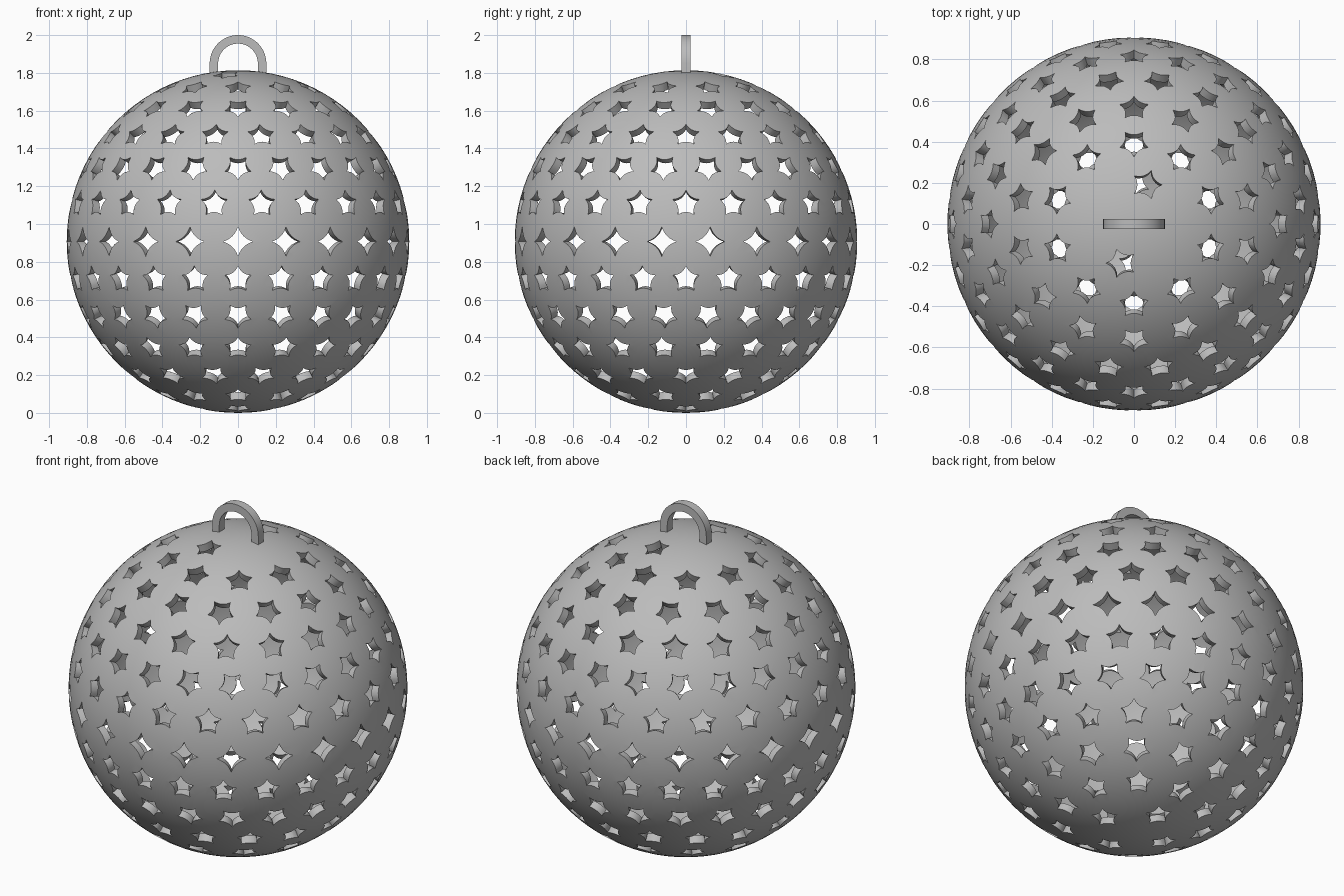
import bpy, bmesh, math
from mathutils import Vector, Matrix

if "Cube" in bpy.data.objects:
    bpy.data.objects.remove(bpy.data.objects["Cube"], do_unlink=True)

R_OUT, R_IN = 0.907, 0.862
CENTRE = Vector((0, 0, R_OUT))
ROW_STEP = math.pi / 14

grey = bpy.data.materials.new("grey")
grey.use_nodes = True
grey.diffuse_color = (0.5, 0.5, 0.5, 1)
grey.node_tree.nodes["Principled BSDF"].inputs["Base Color"].default_value = grey.diffuse_color


def make_object(name, bm):
    mesh = bpy.data.meshes.new(name)
    bm.to_mesh(mesh)
    bm.free()
    mesh.materials.append(grey)
    ob = bpy.data.objects.new(name, mesh)
    bpy.context.collection.objects.link(ob)
    return ob


def activate(ob):
    bpy.ops.object.select_all(action="DESELECT")
    ob.select_set(True)
    bpy.context.view_layer.objects.active = ob


def star_outline(points, radius, dent, turn, steps=6):
    """Star with inward curving sides, the gap left between round discs."""
    tips = [Vector((radius * math.cos(turn + math.tau * i / points),
                    radius * math.sin(turn + math.tau * i / points)))
            for i in range(points)]
    outline = []
    for i, a in enumerate(tips):
        b = tips[(i + 1) % points]
        inward = -(a + b).normalized()
        for s in range(steps):
            t = s / steps
            outline.append(a.lerp(b, t) + inward * dent * 4 * t * (1 - t))
    return outline


def add_star_prism(bm, lat, lon, outline):
    out = Vector((math.cos(lat) * math.cos(lon), math.cos(lat) * math.sin(lon), math.sin(lat)))
    east = Vector((-math.sin(lon), math.cos(lon), 0))
    north = out.cross(east)
    rings = [[bm.verts.new(CENTRE + out * d + east * p.x + north * p.y) for p in outline]
             for d in (R_IN - 0.06, R_OUT + 0.04)]
    bm.faces.new(rings[0][::-1])
    bm.faces.new(rings[1])
    n = len(outline)
    for i in range(n):
        j = (i + 1) % n
        bm.faces.new((rings[0][i], rings[0][j], rings[1][j], rings[1][i]))


# Hollow ball: outer skin plus reversed inner skin
bm = bmesh.new()
place = Matrix.Translation(CENTRE) @ Matrix.Rotation(0.02, 4, "Z")
bmesh.ops.create_uvsphere(bm, u_segments=96, v_segments=48, radius=R_OUT, matrix=place)
outer_faces = set(bm.faces)
bmesh.ops.create_uvsphere(bm, u_segments=96, v_segments=48, radius=R_IN, matrix=place)
bmesh.ops.reverse_faces(bm, faces=[f for f in bm.faces if f not in outer_faces])
ball = make_object("pierced_ball", bm)

# Star holes in rows: row -> (number of holes, angle of the first in degrees)
rows = {0: (22, None), 1: (22, 0), 2: (22, None), 3: (18, 0), 4: (14, None), 5: (10, None),
        6: (2, 72), -1: (24, 0), -2: (22, None), -3: (18, None), -4: (14, 0),
        -5: (10, None), -6: (4, 0)}
bm = bmesh.new()
for row, (count, first) in rows.items():
    start = math.pi / count if first is None else math.radians(first)
    if row == 0:
        outline = star_outline(4, 0.078, 0.014, 0)
    else:
        up = math.pi / 2 if row % 2 else -math.pi / 2
        outline = star_outline(5, 0.074, 0.014, up)
    for i in range(count):
        add_star_prism(bm, row * ROW_STEP, start + math.tau * i / count, outline)
cutter = make_object("hole_cutter", bm)
cutter.hide_render = True

activate(ball)
cut = ball.modifiers.new("holes", "BOOLEAN")
cut.operation = "DIFFERENCE"
cut.solver = "EXACT"
cut.object = cutter
bpy.ops.object.modifier_apply(modifier=cut.name)
bpy.data.objects.remove(cutter, do_unlink=True)
bpy.ops.object.shade_smooth_by_angle(angle=math.radians(30))

# Hanging loop: flat arch with straight feet sunk into the ball
bm = bmesh.new()
ARCH_Z, HALF = 1.85, 0.025


def arch(radius, y):
    pts = [(radius, 1.78)]
    pts += [(radius * math.cos(math.pi * i / 32), ARCH_Z + radius * math.sin(math.pi * i / 32))
            for i in range(33)]
    pts.append((-radius, 1.78))
    return [bm.verts.new((x, y, z)) for x, z in pts]


strips = [arch(0.15, -HALF), arch(0.15, HALF), arch(0.105, HALF), arch(0.105, -HALF)]
for k in range(4):
    a, b = strips[k], strips[(k + 1) % 4]
    for i in range(len(a) - 1):
        bm.faces.new((a[i], a[i + 1], b[i + 1], b[i]))
for end in (0, -1):
    bm.faces.new([s[end] for s in strips])
bmesh.ops.recalc_face_normals(bm, faces=bm.faces)
loop = make_object("hanging_loop", bm)
activate(loop)
bpy.ops.object.shade_smooth_by_angle(angle=math.radians(30))
